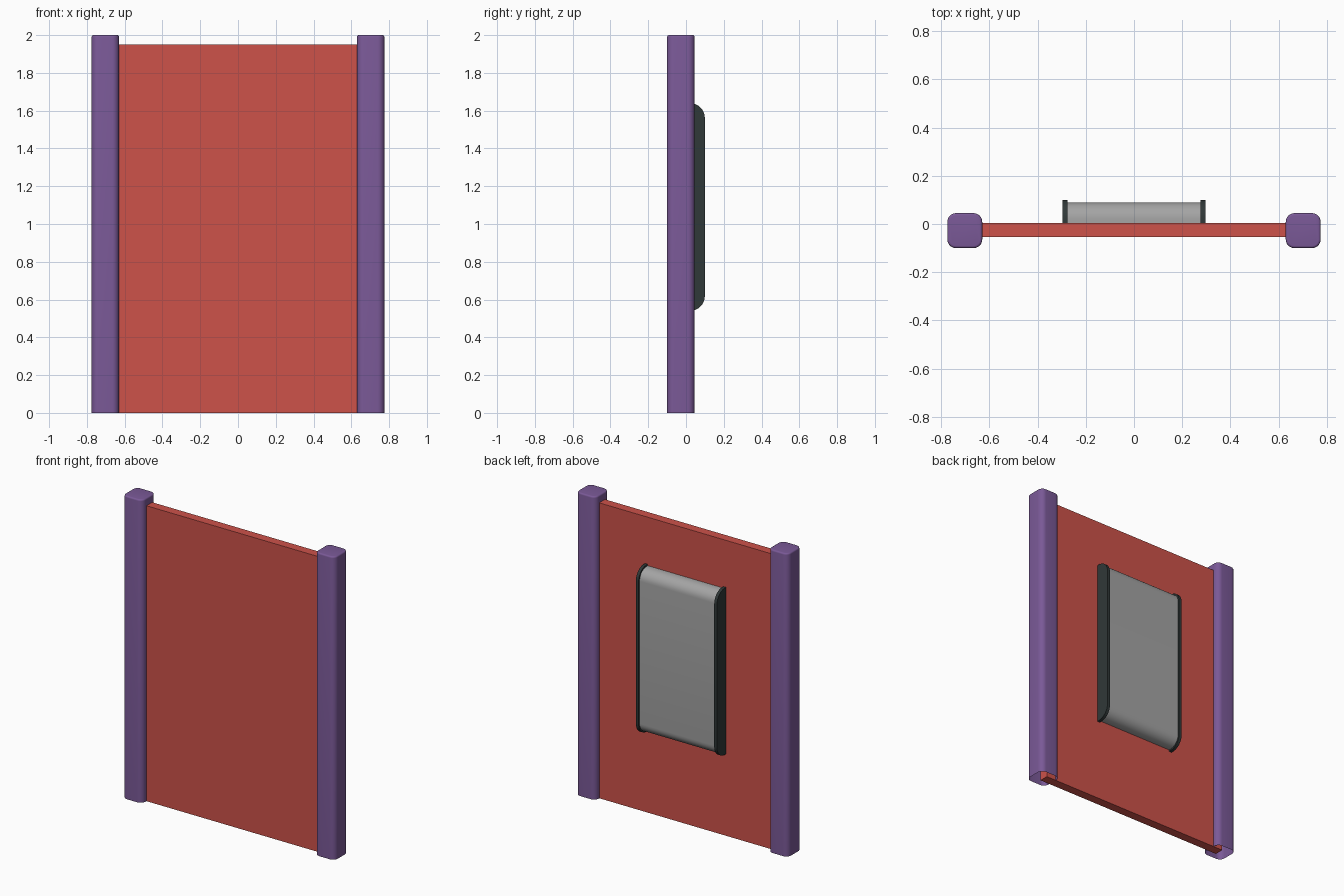
import bpy, bmesh, math

if "Cube" in bpy.data.objects:
    bpy.data.objects.remove(bpy.data.objects["Cube"])


def material(name, rgb):
    lin = [((c / 255 + 0.055) / 1.055) ** 2.4 for c in rgb]
    m = bpy.data.materials.new(name)
    m.diffuse_color = (*lin, 1)
    m.use_nodes = True
    m.node_tree.nodes["Principled BSDF"].inputs["Base Color"].default_value = m.diffuse_color
    return m


RED = material("red panel", (205, 82, 74))
PURPLE = material("purple post", (122, 89, 151))
GREY = material("mid grey", (164, 164, 164))
DARK = material("dark slate", (48, 56, 56))


def finish(bm, name, mat):
    bmesh.ops.recalc_face_normals(bm, faces=bm.faces)
    me = bpy.data.meshes.new(name)
    bm.to_mesh(me)
    bm.free()
    me.materials.append(mat)
    ob = bpy.data.objects.new(name, me)
    bpy.context.collection.objects.link(ob)
    bpy.ops.object.select_all(action='DESELECT')
    ob.select_set(True)
    bpy.context.view_layer.objects.active = ob
    bpy.ops.object.shade_smooth_by_angle(angle=math.radians(35))
    return ob


def arc(cx, cy, r, a0, n=8):
    """Quarter circle starting at angle a0 (degrees)."""
    return [(cx + r * math.cos(math.radians(a0 + 90 * i / n)),
             cy + r * math.sin(math.radians(a0 + 90 * i / n))) for i in range(n + 1)]


def loft(rings, start_cap=True):
    """Skin a list of equal point rings and cap the ends."""
    bm = bmesh.new()
    loops = [[bm.verts.new(p) for p in ring] for ring in rings]
    for a, b in zip(loops, loops[1:]):
        for i in range(len(a)):
            j = (i + 1) % len(a)
            bm.faces.new((a[i], a[j], b[j], b[i]))
    if start_cap:
        bm.faces.new(loops[0][::-1])
    bm.faces.new(loops[-1])
    return bm


def rounded_square(cx, cy, half, r):
    k = half - r
    return (arc(cx + k, cy + k, r, 0) + arc(cx - k, cy + k, r, 90)
            + arc(cx - k, cy - k, r, 180) + arc(cx + k, cy - k, r, 270))


def post(name, x):
    # rounded post, eased top rim, open underneath
    y, half, r, rim = -0.0275, 0.0725, 0.036, 0.01
    levels = [(0.0, 0.0)]
    for i in range(5):
        a = math.radians(90 * i / 4)
        levels.append((2 - rim + rim * math.sin(a), rim * (1 - math.cos(a))))
    rings = [[(px, py, z) for px, py in rounded_square(x, y, half - d, r - d)]
             for z, d in levels]
    finish(loft(rings, start_cap=False), name, PURPLE)


def housing_piece(name, mat, x0, x1, depth, z0, z1, r):
    # slab with a rounded outer profile, its back set into the panel
    back = -0.005
    prof = ([(back, z0)] + arc(depth - r, z0 + r, r, 270)
            + arc(depth - r, z1 - r, r, 0) + [(back, z1)])
    finish(loft([[(x, y, z) for y, z in prof] for x in (x0, x1)]), name, mat)


# panel, running into the middle of each post
bm = bmesh.new()
bmesh.ops.create_cube(bm, size=1)
for v in bm.verts:
    v.co = (v.co.x * 1.40, v.co.y * 0.06 - 0.025, (v.co.z + 0.5) * 1.95)
finish(bm, "panel", RED)

# posts and the box on the back
for side, s in (("left", -1), ("right", 1)):
    post(side + "_post", s * 0.7025)
    xa, xb = sorted((s * 0.276, s * 0.296))
    housing_piece(side + "_end_cap", DARK, xa, xb, 0.10, 0.54, 1.64, 0.08)
housing_piece("box_body", GREY, -0.277, 0.277, 0.09, 0.55, 1.63, 0.07)
